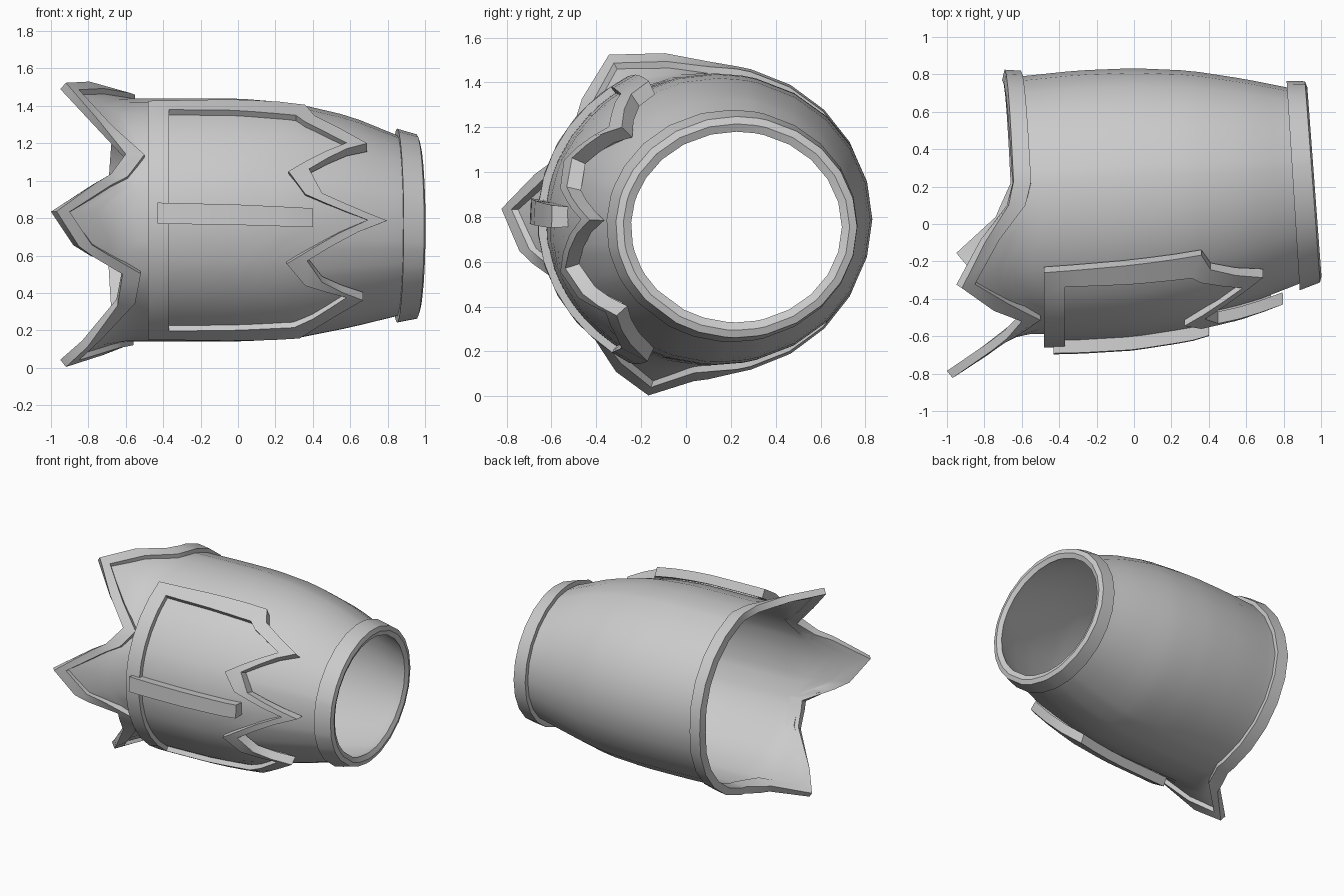
import bpy, bmesh
from math import sin, cos, radians, ceil

cube = bpy.data.objects.get("Cube")
if cube:
    bpy.data.objects.remove(cube, do_unlink=True)

grey = bpy.data.materials.new("plain_grey")
grey.use_nodes = True
grey.diffuse_color = (0.6, 0.6, 0.6, 1)
grey.node_tree.nodes["Principled BSDF"].inputs["Base Color"].default_value = (0.6, 0.6, 0.6, 1)

# Sleeve profile along x: (x, centre y, centre z, radius y, radius z)
PROFILE = [
    (-0.6, 0.1, 0.79, 0.69, 0.65),
    (-0.3, 0.118, 0.79, 0.703, 0.65),
    (0.0, 0.133, 0.79, 0.7, 0.65),
    (0.3, 0.15, 0.785, 0.67, 0.63),
    (0.6, 0.172, 0.78, 0.602, 0.565),
    (0.85, 0.205, 0.76, 0.525, 0.483),
    (0.95, 0.225, 0.755, 0.49, 0.445),
]

# Flared edge: (angle from the front in degrees, x)
EDGE = [(-180, -0.705), (-100, -0.66), (-85, -0.74), (-72, -0.95), (-41, -0.65),
        (-25, -0.62), (-10, -0.88), (3, -1.0), (20, -0.69), (31, -0.6),
        (60, -0.95), (76, -0.82), (90, -0.68), (100, -0.65), (180, -0.705)]

# Front frame: outer (angle, x) and inner (angle, x)
FRAME = [
    ((61.5, -0.48), (54.5, -0.37)), ((64, 0.36), (53.5, 0.31)), ((56, 0.41), (50, 0.36)),
    ((44, 0.68), (41, 0.58)), ((24, 0.38), (22, 0.27)), ((13, 0.45), (12, 0.36)),
    ((2, 0.77), (1.5, 0.68)), ((-18, 0.37), (-19, 0.26)), ((-29, 0.45), (-30, 0.36)),
    ((-42, 0.66), (-39, 0.58)), ((-55, 0.45), (-50, 0.4)), ((-64, 0.33), (-54, 0.3)),
    ((-62, -0.48), (-55, -0.37)),
]


def lerp(a, b, t):
    return tuple(p + (q - p) * t for p, q in zip(a, b))


def sample(table, x):
    """Interpolate the remaining columns of a sorted table at x."""
    x = min(max(x, table[0][0]), table[-1][0])
    for a, b in zip(table, table[1:]):
        if x <= b[0]:
            return lerp(a, b, (x - a[0]) / (b[0] - a[0]))[1:]


def surf(angle, x, off):
    """Point on the sleeve, lifted by off."""
    cy, cz, ry, rz = sample(PROFILE, x)
    a = radians(angle)
    off += max(0, -0.62 - x) * 0.6 * min(0.95, (1 + cos(a)) * 0.6)
    y = cy - (ry + off) * cos(a)
    z = cz + (rz + off) * sin(a)
    tilt = min(1, max(0, (x - 0.6) / 0.3))
    return (x - 0.075 * (y - 0.22) * tilt, y, z)


def loft(name, sections, closed=True):
    """Join closed cross-sections, either round in a loop or capped."""
    bm = bmesh.new()
    rings = [[bm.verts.new(p) for p in s] for s in sections]
    n = len(rings[0])
    follow = rings[1:] + rings[:1] if closed else rings[1:]
    for r, s in zip(rings, follow):
        for i in range(n):
            j = (i + 1) % n
            bm.faces.new((r[i], r[j], s[j], s[i]))
    if not closed:
        bm.faces.new(rings[0])
        bm.faces.new(rings[-1])
    bmesh.ops.recalc_face_normals(bm, faces=bm.faces)
    mesh = bpy.data.meshes.new(name)
    bm.to_mesh(mesh)
    bm.free()
    mesh.materials.append(grey)
    obj = bpy.data.objects.new(name, mesh)
    bpy.context.collection.objects.link(obj)
    bpy.ops.object.select_all(action='DESELECT')
    obj.select_set(True)
    bpy.context.view_layer.objects.active = obj
    bpy.ops.object.shade_smooth_by_angle(angle=radians(30))


def sheet(angle, xs, lo, hi):
    """Cross-section of a thin wall running along the sleeve at one angle."""
    return [surf(angle, x, hi) for x in xs] + [surf(angle, x, lo) for x in reversed(xs)]


def strip(name, pairs, lo, hi, closed=True):
    """Raised strap between paired (angle, x) points, following the sleeve."""
    sections = []
    follow = pairs[1:] + pairs[:1] if closed else pairs[1:]
    for (a, b), (c, d) in zip(pairs, follow):
        steps = max(1, ceil(abs(c[0] - a[0]) / 12), ceil(abs(c[1] - a[1]) / 0.14))
        sections += [(lerp(a, c, i / steps), lerp(b, d, i / steps)) for i in range(steps)]
    if not closed:
        sections.append(pairs[-1])
    loft(name, [[surf(*a, lo), surf(*a, hi), surf(*b, hi), surf(*b, lo)]
                for a, b in sections], closed)


# Angles shared by the sleeve and its edge bands, with every spike corner kept
corners = [a for a, _ in EDGE[1:]]
angles = sorted(corners + [a for a in range(-165, 180, 15)
                           if all(abs(a - c) > 4 for c in corners)])

# Hollow sleeve with a thin wall
END = 0.95
sleeve = []
for a in angles:
    edge = sample(EDGE, a)[0] + 0.03
    xs = [edge + (-0.45 - edge) * i / 5 for i in range(5)]
    xs += [-0.45 + (END + 0.45) * i / 14 for i in range(15)]
    sleeve.append(sheet(a, xs, -0.015, 0))
loft("sleeve", sleeve)

# Spiked rim band, its end face square to the flare, and plain cuff band
rim = []
for a in angles:
    x = sample(EDGE, a)[0]
    lean = min(0.03, (-0.6 - x) * 0.12)
    rim.append([surf(a, x, -0.02), surf(a, x + lean, 0.035),
                surf(a, x + 0.1, 0.03), surf(a, x + 0.1, -0.02)])
loft("spiked_rim", rim)
loft("cuff_band", [[surf(a, x, off) for x, off in
                    ((0.85, -0.01), (0.85, 0.035), (0.955, 0.048), (0.965, 0.015), (0.95, -0.02))]
                   for a in angles])

# Raised zigzag frame, the sunken panel inside it and the bar across it
strip("front_frame", FRAME, 0.01, 0.075)
middle = sorted(lerp(a, b, 0.6) for a, b in FRAME[1:-1])
panel_angles = sorted([a for a, _ in middle] +
                      [(a[0] + b[0]) / 2 for a, b in zip(middle, middle[1:])])
panel = []
for a in panel_angles:
    right = sample(middle, a)[0]
    panel.append(sheet(a, [-0.42 + (right + 0.42) * i / 8 for i in range(9)], -0.005, 0.04))
loft("front_panel", panel, closed=False)
bar = [lerp((7, -1.5, -0.43), (5.5, -2.5, 0.4), i / 5) for i in range(6)]
strip("front_bar", [((top, x), (low, x)) for top, low, x in bar], 0.035, 0.11, closed=False)
